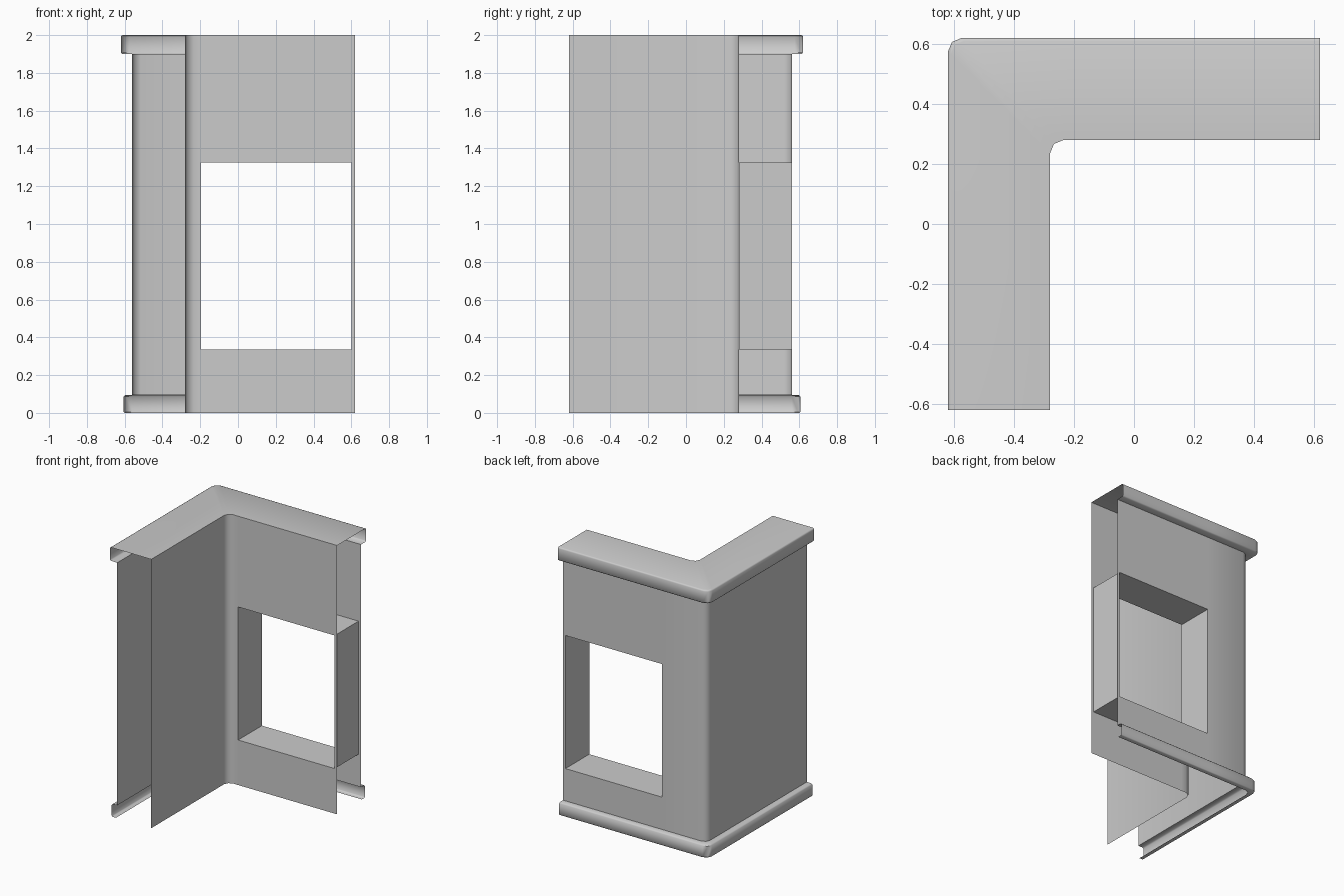
import bpy, math

if "Cube" in bpy.data.objects:
    bpy.data.objects.remove(bpy.data.objects["Cube"])

END = 0.62                       # open ends of both wings
R = 0.045                        # corner fillet
X0, X1, Z0, Z1 = -0.195, 0.6, 0.335, 1.325   # window opening
INNER, OUTER = 0.28, 0.56        # wall skin offsets from centre


def finish(name, verts, faces):
    mesh = bpy.data.meshes.new(name)
    mesh.from_pydata(verts, [], faces)
    mesh.update()
    obj = bpy.data.objects.new(name, mesh)
    bpy.context.collection.objects.link(obj)
    bpy.ops.object.select_all(action='DESELECT')
    obj.select_set(True)
    bpy.context.view_layer.objects.active = obj
    bpy.ops.object.shade_smooth_by_angle(angle=math.radians(50))
    return obj


def stations(d):
    """L-shaped path at offset d, with a two-segment rounded corner."""
    k = R * (1 - math.sqrt(0.5))
    return [(-d, -END), (-d, d - R), (-d + k, d - k), (-d + R, d),
            (X0, d), (X1, d), (END, d)]


def sweep(name, profile, window=False):
    """Sweep an open (offset, z) profile round the L, optionally leaving the window out."""
    n = len(stations(0.5))
    m = len(profile)
    verts = []
    for d, z in profile:
        verts += [(x, y, z) for x, y in stations(d)]
    faces = []
    for j in range(m - 1):
        for i in range(n - 1):
            mid = (profile[j][1] + profile[j + 1][1]) / 2
            if window and i == 4 and Z0 < mid < Z1:
                continue
            a = j * n + i
            faces.append((a, a + 1, a + n + 1, a + n))
    return finish(name, verts, faces)


# wall skins, both pierced by the window
sweep("inner_wall", [(INNER, z) for z in (0, Z0, Z1, 2)], window=True)
sweep("outer_wall", [(OUTER, z) for z in (1.9, Z1, Z0, 0.095)], window=True)

# top cap with a lip folded back to the outer wall
sweep("top_cap", [(INNER, 2), (0.61, 2), (0.617, 1.997), (0.62, 1.99),
                  (0.62, 1.908), (0.612, 1.9), (OUTER, 1.9)])

# base trim, an open channel along the foot of the outer wall
sweep("base_trim", [(OUTER, 0.095), (0.597, 0.095), (0.605, 0.087),
                    (0.605, 0.006), (0.599, 0), (0.57, 0)])

# window reveal lining the gap between the skins
corners = [(X0, Z0), (X1, Z0), (X1, Z1), (X0, Z1)]
verts = [(x, y, z) for y in (INNER, OUTER) for x, z in corners]
faces = [(i, (i + 1) % 4, (i + 1) % 4 + 4, i + 4) for i in range(4)]
finish("window_reveal", verts, faces)
